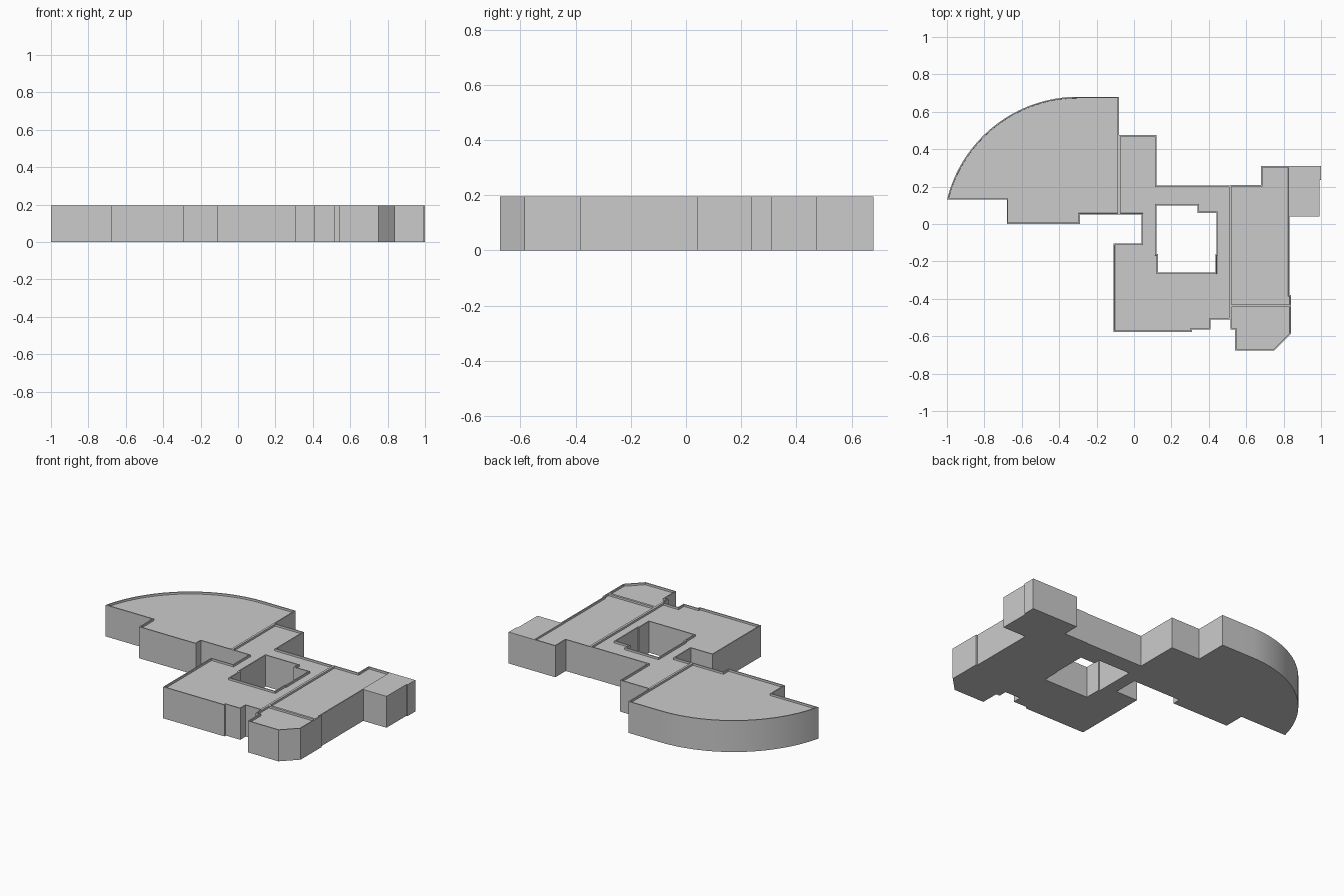
import bpy, bmesh
from math import sin, cos, radians

if "Cube" in bpy.data.objects:
    bpy.data.objects.remove(bpy.data.objects["Cube"])

H = 0.195        # wall height
RIM = 0.007      # parapet width
DEPTH = 0.012    # roof recess below the parapet


def block(name, outline, holes=(), parapet=True, smooth=False):
    """Extruded footprint with optional courtyards and a recessed roof."""
    bm = bmesh.new()
    caps = ([], [])
    for loop in (outline, *holes):
        rings = [[bm.verts.new((x, y, z)) for x, y in loop] for z in (0, H)]
        n = len(loop)
        for i in range(n):
            j = (i + 1) % n
            bm.faces.new((rings[0][i], rings[0][j], rings[1][j], rings[1][i]))
        for cap, ring in zip(caps, rings):
            cap += [bm.edges.get((ring[i], ring[(i + 1) % n])) for i in range(n)]
    for edges in caps:
        bmesh.ops.triangle_fill(bm, edges=edges, use_beauty=True)
    bmesh.ops.recalc_face_normals(bm, faces=bm.faces[:])
    if parapet:
        roof = [f for f in bm.faces if all(v.co.z > H - 1e-4 for v in f.verts)]
        for width in (RIM, 0.0005):
            bmesh.ops.inset_region(bm, faces=roof, thickness=width,
                                   use_boundary=True, use_even_offset=True)
        for v in {v for f in roof for v in f.verts}:
            v.co.z = H - DEPTH
    mesh = bpy.data.meshes.new(name)
    bm.to_mesh(mesh)
    bm.free()
    ob = bpy.data.objects.new(name, mesh)
    bpy.context.collection.objects.link(ob)
    if smooth:
        bpy.ops.object.select_all(action='DESELECT')
        ob.select_set(True)
        bpy.context.view_layer.objects.active = ob
        bpy.ops.object.shade_smooth_by_angle(angle=radians(25))
    return ob


# Curved hall: arc around (-0.30, -0.04), radius 0.72
SEG = 32
arc = []
for i in range(SEG + 1):
    a = radians(166.35 + (90 - 166.35) * i / SEG)
    arc.append((-0.30 + 0.72 * cos(a), -0.04 + 0.72 * sin(a)))
block("curved_hall", arc + [(-0.08, 0.68), (-0.08, 0.05), (-0.29, 0.05),
                            (-0.29, 0), (-0.68, 0), (-0.68, 0.13)], smooth=True)

# Middle building around the open courtyard
block("courtyard_building",
      [(-0.08, 0.475), (0.12, 0.475), (0.12, 0.205), (0.515, 0.205),
       (0.515, -0.51), (0.41, -0.51), (0.41, -0.563), (0.31, -0.563),
       (0.31, -0.577), (-0.11, -0.577), (-0.11, -0.105), (0.04, -0.105),
       (0.04, 0.05), (-0.08, 0.05)],
      holes=[[(0.12, 0.1), (0.34, 0.1), (0.34, 0.06), (0.44, 0.06),
              (0.44, -0.16), (0.435, -0.16), (0.435, -0.26), (0.128, -0.26),
              (0.128, -0.16), (0.12, -0.16)]])

# Long east wing
block("east_wing", [(0.515, 0.208), (0.68, 0.208), (0.68, 0.31), (0.832, 0.31),
                    (0.832, -0.38), (0.84, -0.38), (0.84, -0.437), (0.515, -0.437)])

# Chamfered entrance block at the front
block("front_block", [(0.515, -0.437), (0.84, -0.437), (0.84, -0.585),
                      (0.75, -0.675), (0.54, -0.675), (0.54, -0.563),
                      (0.515, -0.563)])

# Plain flat-roofed annex
block("annex", [(0.832, 0.31), (1.0, 0.31), (1.0, 0.235), (0.992, 0.235),
                (0.992, 0.04), (0.832, 0.04)], parapet=False)
